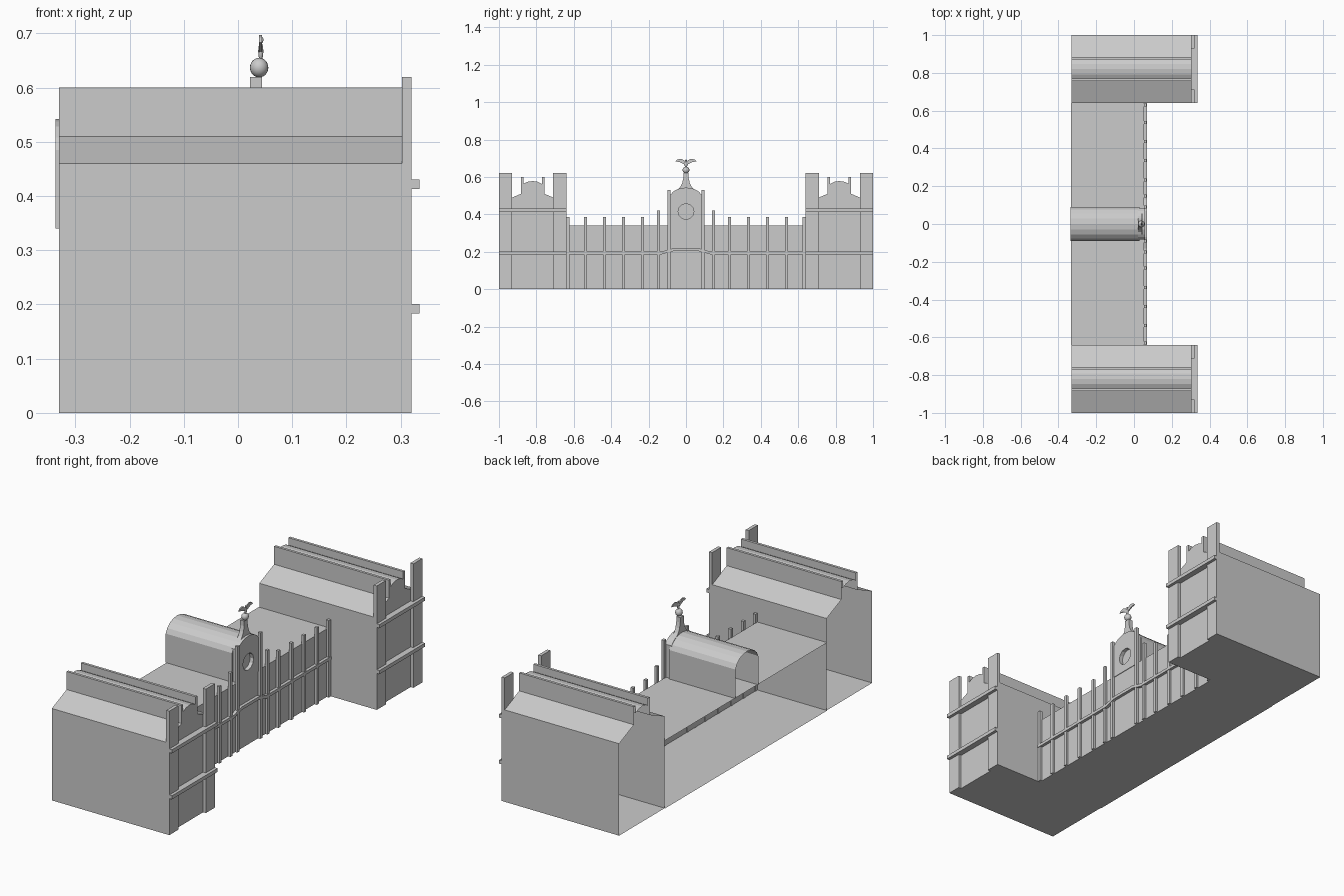
import bpy, bmesh, math
from mathutils import Matrix

if "Cube" in bpy.data.objects:
    bpy.data.objects.remove(bpy.data.objects["Cube"])


def finish(name, bm):
    me = bpy.data.meshes.new(name)
    bm.to_mesh(me)
    bm.free()
    ob = bpy.data.objects.new(name, me)
    bpy.context.collection.objects.link(ob)
    return ob


def prism(name, pts, x0, x1, back=True, skip=()):
    """Extrude a (y, z) profile, counter-clockwise seen from +x, along x."""
    bm = bmesh.new()
    a = [bm.verts.new((x0, y, z)) for y, z in pts]
    b = [bm.verts.new((x1, y, z)) for y, z in pts]
    n = len(pts)
    for i in range(n):
        j = (i + 1) % n
        if i not in skip:
            bm.faces.new((b[i], a[i], a[j], b[j]))
    bm.faces.new(b)
    if back:
        bm.faces.new(a[::-1])
    return finish(name, bm)


def box(name, x0, x1, y0, y1, z0, z1):
    return prism(name, [(y0, z0), (y1, z0), (y1, z1), (y0, z1)], x0, x1)


def mirrored(right):
    """Complete a symmetric profile from its +y half, listed bottom to top."""
    return right + [(-y, z) for y, z in reversed(right) if abs(y) > 1e-6]


BACK = -0.33

# End wings: hollow shells open at the back, with ridge strips on the roof
half = [(0.18, 0), (0.18, 0.46), (0.063, 0.51), (0.063, 0.6), (0.05, 0.6),
        (0.05, 0.563), (0.028, 0.574), (0, 0.578)]
for side, label in ((-1, "left"), (1, "right")):
    c = side * 0.82
    prism(label + "_wing", [(y + c, z) for y, z in mirrored(half)], BACK, 0.305, back=False)
    for k in (-1, 1):
        yc = c + k * 0.1445
        box(label + "_wing_pier", 0.303, 0.32, yc - 0.0355, yc + 0.0355, 0, 0.62)
    for z in (0.183, 0.413):
        box(label + "_wing_ledge", 0.304, 0.335, c - 0.18, c + 0.18, z, z + 0.018)

# Middle hall: open at the back and against the wings
prism("middle_hall", [(-0.64, 0), (0.64, 0), (0.64, 0.34), (-0.64, 0.34)],
      BACK - 0.003, 0.054, back=False, skip=(1, 3))

# Facade posts rising above the parapet
posts = [(0.631, 0.385), (0.537, 0.385), (0.436, 0.385), (0.335, 0.385),
         (0.233, 0.385), (0.147, 0.42), (0.09, 0.53)]
for y, h in posts:
    for s in (-1, 1):
        box("facade_post", 0.052, 0.066, s * y - 0.008, s * y + 0.008, 0, h)

# Ledge stepping up over the entrance
path = [(0.64, 0.186), (0.13, 0.186), (0.07, 0.203)]
lower = [(-y, z) for y, z in path] + path[::-1]
prism("facade_ledge", lower + [(y, z + 0.015) for y, z in reversed(lower)], 0.053, 0.069)

# Central vault, open at back and below
arch = [(0.09, 0.34), (0.09, 0.485), (0.078, 0.508), (0.055, 0.528), (0.03, 0.538), (0, 0.542)]
vault = mirrored(arch)
prism("central_vault", vault, -0.337, 0.03, back=False, skip=(len(vault) - 1,))

# Gable with a round recess
gable = prism("central_gable", mirrored([(0.083, 0.335), (0.083, 0.505), (0.07, 0.52),
              (0.055, 0.53), (0.03, 0.54), (0, 0.543)]), 0.022, 0.057)
bm = bmesh.new()
bmesh.ops.create_cone(bm, cap_ends=True, segments=12, radius1=0.042, radius2=0.042, depth=0.04,
                      matrix=Matrix.Translation((0.058, 0, 0.415)) @ Matrix.Rotation(math.pi / 2, 4, 'Y'))
cutter = finish("round_recess_cutter", bm)
cutter.hide_render = True
cutter.hide_viewport = True
mod = gable.modifiers.new("recess", 'BOOLEAN')
mod.object = cutter
mod.operation = 'DIFFERENCE'
mod.solver = 'EXACT'

# Flared pedestal
prism("finial_pedestal", mirrored([(0.042, 0.535), (0.03, 0.548), (0.02, 0.568),
      (0.014, 0.595), (0.014, 0.62)]), 0.022, 0.044)


def ball(name, loc, scale, seg, rings):
    bm = bmesh.new()
    bmesh.ops.create_uvsphere(bm, u_segments=seg, v_segments=rings, radius=1,
                              matrix=Matrix.Translation(loc) @ Matrix.Diagonal((*scale, 1)))
    ob = finish(name, bm)
    for p in ob.data.polygons:
        p.use_smooth = True
    return ob


ball("finial_ball", (0.039, 0, 0.637), (0.017, 0.018, 0.018), 20, 12)

# Bird with spread wings
ball("bird_body", (0.042, 0, 0.667), (0.005, 0.008, 0.017), 10, 8)
ball("bird_head", (0.043, 0, 0.688), (0.004, 0.005, 0.006), 8, 6)
wing = [(0.003, 0.664), (0.022, 0.674), (0.036, 0.68), (0.056, 0.683), (0.046, 0.693),
        (0.03, 0.697), (0.016, 0.693), (0.003, 0.682)]
prism("bird_right_wing", wing, 0.039, 0.044)
prism("bird_left_wing", [(-y, z) for y, z in reversed(wing)], 0.039, 0.044)
